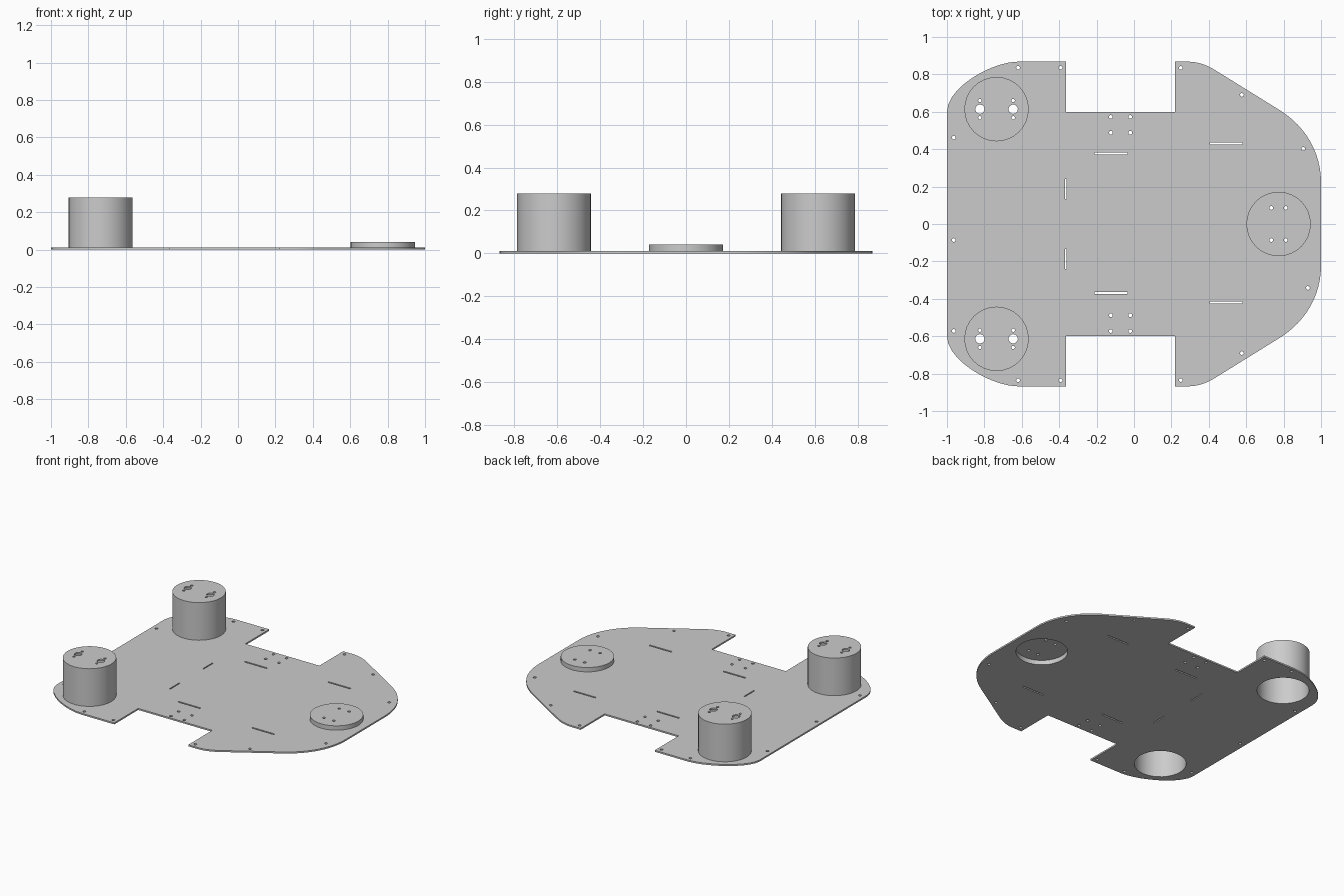
import bpy, bmesh, math
from mathutils import Vector

if "Cube" in bpy.data.objects:
    bpy.data.objects.remove(bpy.data.objects["Cube"])

T = 0.011          # plate thickness
R, WALL = 0.172, 0.005

grey = bpy.data.materials.new("light_grey")
grey.diffuse_color = (0.6, 0.6, 0.6, 1)
grey.use_nodes = True
grey.node_tree.nodes["Principled BSDF"].inputs["Base Color"].default_value = grey.diffuse_color


def select_only(ob):
    bpy.ops.object.select_all(action='DESELECT')
    ob.select_set(True)
    bpy.context.view_layer.objects.active = ob


def finish(ob):
    bm = bmesh.new()
    bm.from_mesh(ob.data)
    bmesh.ops.remove_doubles(bm, verts=bm.verts, dist=0.0002)
    bmesh.ops.recalc_face_normals(bm, faces=bm.faces)
    bm.to_mesh(ob.data)
    bm.free()
    ob.data.materials.clear()
    ob.data.materials.append(grey)
    select_only(ob)
    bpy.ops.object.shade_smooth_by_angle(angle=math.radians(30))


def circle(x, y, r, n=16):
    return [(x + r * math.cos(2 * math.pi * i / n),
             y + r * math.sin(2 * math.pi * i / n)) for i in range(n)]


def rect(x, y, w, h):
    return [(x - w / 2, y - h / 2), (x + w / 2, y - h / 2),
            (x + w / 2, y + h / 2), (x - w / 2, y + h / 2)]


def bezier(p0, p1, p2, p3, n=10):
    out = []
    for i in range(n + 1):
        t = i / n
        p = (Vector(p0) * (1 - t) ** 3 + Vector(p1) * 3 * t * (1 - t) ** 2
             + Vector(p2) * 3 * t * t * (1 - t) + Vector(p3) * t ** 3)
        out.append((p.x, p.y))
    return out


def sheet(name, loops, z0, z1):
    """Flat filled outline with holes, extruded from z0 to z1."""
    cu = bpy.data.curves.new(name, 'CURVE')
    cu.dimensions = '2D'
    cu.fill_mode = 'BOTH'
    cu.extrude = (z1 - z0) / 2
    for pts in loops:
        sp = cu.splines.new('POLY')
        sp.points.add(len(pts) - 1)
        for p, (x, y) in zip(sp.points, pts):
            p.co = (x, y, 0, 1)
        sp.use_cyclic_u = True
    ob = bpy.data.objects.new(name, cu)
    bpy.context.collection.objects.link(ob)
    ob.location.z = (z0 + z1) / 2
    select_only(ob)
    bpy.ops.object.convert(target='MESH')
    ob = bpy.context.view_layer.objects.active
    bpy.ops.object.transform_apply(location=True, rotation=False, scale=False)
    return ob


def cylinder(bm, x, y, r, z0, z1, n):
    res = bmesh.ops.create_cone(bm, cap_ends=True, segments=n, radius1=r,
                                radius2=r, depth=z1 - z0)
    bmesh.ops.translate(bm, verts=res['verts'], vec=(x, y, (z0 + z1) / 2))


def solid(name, cyls):
    bm = bmesh.new()
    for c in cyls:
        cylinder(bm, *c)
    me = bpy.data.meshes.new(name)
    bm.to_mesh(me)
    bm.free()
    ob = bpy.data.objects.new(name, me)
    bpy.context.collection.objects.link(ob)
    return ob


def cup(name, x, y, top, holes):
    """Hollow cup, open below, with holes drilled in its top."""
    ob = solid(name, [(x, y, R, T, top, 32)])
    cutters = [solid("cutter_hollow", [(x, y, R - WALL, -0.1, top - 0.01, 32)]),
               solid("cutter_holes", [(x + dx, y + dy, r, top - 0.02, top + 0.05, 16)
                                      for dx, dy, r in holes])]
    for c in cutters:
        c.hide_render = True
        m = ob.modifiers.new("cut", 'BOOLEAN')
        m.operation, m.solver, m.object = 'DIFFERENCE', 'EXACT', c
        select_only(ob)
        bpy.ops.object.modifier_apply(modifier=m.name)
        bpy.data.objects.remove(c)
    finish(ob)


# Base plate outline: upper half, then mirrored
half = bezier((-1, 0.6), (-1, 0.73), (-0.76, 0.868), (-0.62, 0.868))
half += [(-0.363, 0.868), (-0.363, 0.6), (0.218, 0.6), (0.218, 0.868)]
half += bezier((0.29, 0.868), (0.34, 0.868), (0.39, 0.85), (0.43, 0.825), 6)
half += bezier((0.78, 0.608), (0.92, 0.52), (1, 0.38), (1, 0.22), 12)
outline = half + [(x, -y) for x, y in reversed(half)]
loops = [outline]

# Screw holes
for s in (1, -1):
    for x, y in [(-0.62, 0.835), (-0.393, 0.835), (0.25, 0.835), (0.577, 0.69),
                 (-0.124, 0.573), (-0.02, 0.573), (-0.124, 0.488), (-0.02, 0.488)]:
        loops.append(circle(x, y * s, 0.01))
for x, y in [(0.905, 0.402), (0.93, -0.342), (-0.963, 0.462),
             (-0.963, -0.086), (-0.963, -0.572)]:
    loops.append(circle(x, y, 0.01))

# Slots
for x, y in [(0.493, 0.43), (0.493, -0.42), (-0.123, 0.376), (-0.123, -0.368)]:
    loops.append(rect(x, y, 0.175, 0.011))
for y in (0.187, -0.187):
    loops.append(rect(-0.366, y, 0.008, 0.108))

# Openings under the cups
cups = [(-0.735, 0.614), (-0.735, -0.614), (0.773, 0.0)]
for x, y in cups:
    loops.append(circle(x, y, R - WALL, 32))
finish(sheet("base_plate", loops, 0, T))

# Two tall cups, each with two large and four small holes
tall = []
for dx in (-0.089, 0.089):
    tall += [(dx, 0, 0.025), (dx, 0.046, 0.009), (dx, -0.046, 0.009)]
cup("tall_cup_left", *cups[0], 0.278, tall)
cup("tall_cup_right", *cups[1], 0.278, tall)

# Shallow cup at the nose
cup("shallow_cup", *cups[2], 0.042,
    [(dx, dy, 0.01) for dx in (-0.039, 0.039) for dy in (-0.086, 0.086)])
